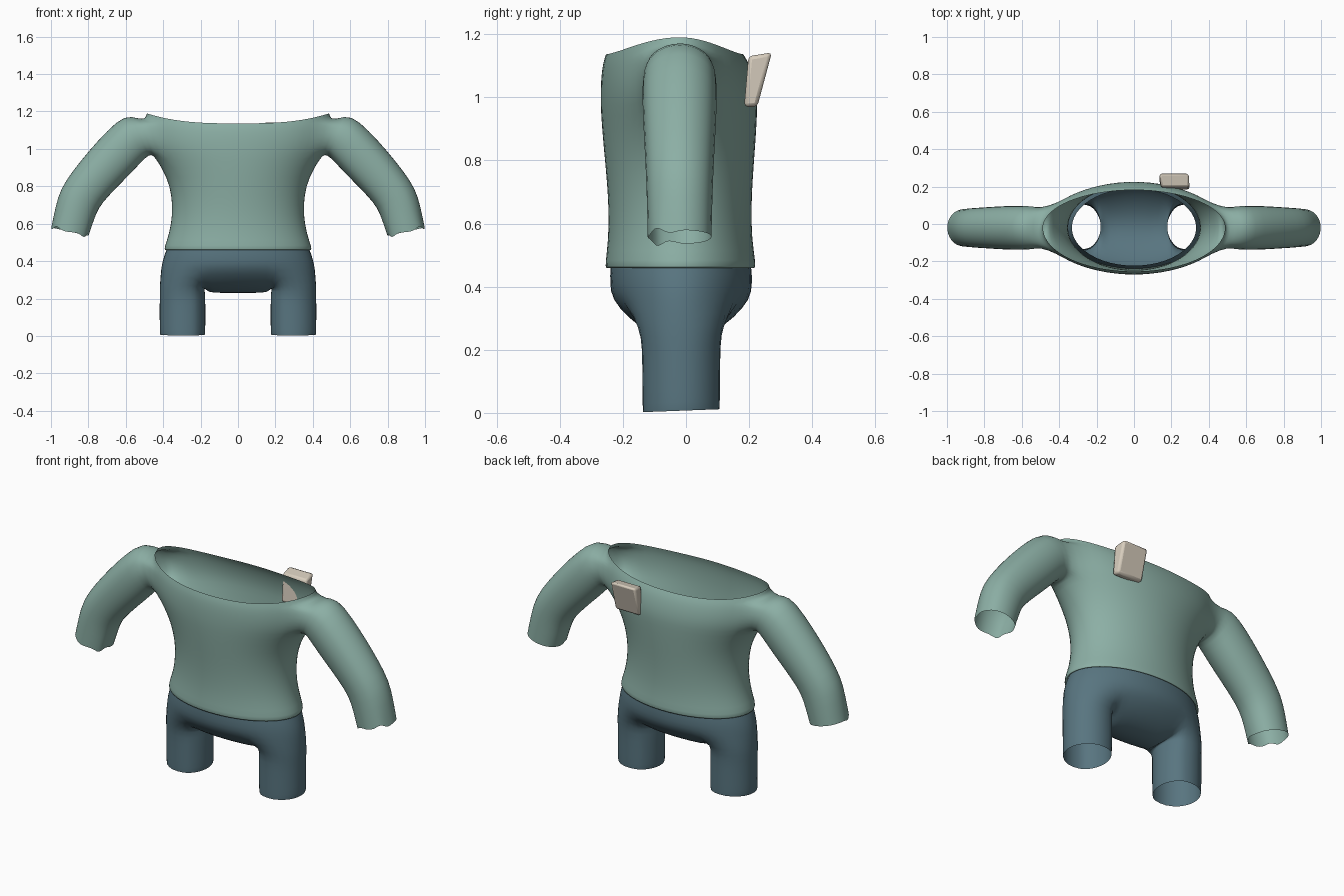
import bpy, bmesh, math
from mathutils import Vector

if "Cube" in bpy.data.objects:
    bpy.data.objects.remove(bpy.data.objects["Cube"])


def material(name, rgb):
    m = bpy.data.materials.new(name)
    m.diffuse_color = (*rgb, 1)
    m.use_nodes = True
    m.node_tree.nodes["Principled BSDF"].inputs["Base Color"].default_value = m.diffuse_color
    return m


TEAL = material("sage teal", (0.262, 0.429, 0.376))
BLUE = material("slate blue", (0.098, 0.178, 0.216))
CREAM = material("cream", (0.68, 0.61, 0.51))
YC = -0.02  # depth of the body's middle line


def finish(bm, name, mat, levels):
    bmesh.ops.recalc_face_normals(bm, faces=bm.faces)
    me = bpy.data.meshes.new(name)
    bm.to_mesh(me)
    bm.free()
    ob = bpy.data.objects.new(name, me)
    bpy.context.collection.objects.link(ob)
    me.materials.append(mat)
    me.shade_smooth()
    if levels:
        sub = ob.modifiers.new("smooth", 'SUBSURF')
        sub.levels = sub.render_levels = levels
    return ob


def oval(bm, n, z, half_x, front, back, lift=0.0):
    """Ring with separate front and back depth; lift raises its left and right ends."""
    ring = []
    for i in range(n):
        a = 2 * math.pi * i / n
        c, s = math.cos(a), math.sin(a)
        depth = (back - YC) if s > 0 else (YC - front)
        ring.append(bm.verts.new((half_x * c, YC + depth * s, z + lift * abs(c) ** 3)))
    return ring


def strip(bm, a, b, skip=()):
    n = len(a)
    for i in range(n):
        if i not in skip:
            j = (i + 1) % n
            bm.faces.new((a[i], a[j], b[j], b[i]))


def extend(bm, loop, angles, rings):
    """Carry an open loop on through rings given as functions of angle."""
    for f in rings:
        new = [bm.verts.new(f(a)) for a in angles]
        strip(bm, loop, new)
        loop = new


# Shirt body: z, half width, front, back, shoulder lift
N = 32
rows = [(0.47, 0.378, -0.24, 0.205, 0), (0.453, 0.395, -0.256, 0.221, 0),
        (0.475, 0.396, -0.257, 0.222, 0), (0.55, 0.368, -0.247, 0.21, 0),
        (0.65, 0.352, -0.246, 0.208, 0), (0.75, 0.356, -0.253, 0.213, 0),
        (0.85, 0.381, -0.263, 0.221, 0), (0.95, 0.442, -0.271, 0.227, 0),
        (1.00, 0.478, -0.272, 0.227, 0.005), (1.05, 0.497, -0.271, 0.219, 0.018),
        (1.09, 0.50, -0.267, 0.207, 0.035), (1.115, 0.498, -0.262, 0.196, 0.045),
        (1.136, 0.49, -0.255, 0.183, 0.055)]
bm = bmesh.new()
body = [oval(bm, N, *r) for r in rows]
LOW, HIGH, K = 7, 11, 3  # armhole rows and half width in columns
for r in range(len(body) - 1):
    holes = set()
    if LOW <= r < HIGH:
        holes = {(c + d) % N for c in (0, N // 2) for d in range(-K, K)}
    strip(bm, body[r], body[r + 1], holes)

# Sleeves: upper x, z, lower x, z, half depth, hem ripple
cuts = [(0.535, 1.163, 0.462, 0.972, 0.108, 0), (0.605, 1.185, 0.492, 0.955, 0.121, 0),
        (0.70, 1.10, 0.555, 0.885, 0.123, 0), (0.795, 0.995, 0.63, 0.81, 0.119, 0),
        (0.88, 0.89, 0.69, 0.748, 0.114, 0), (0.95, 0.79, 0.745, 0.685, 0.110, 0),
        (0.978, 0.69, 0.772, 0.61, 0.107, 0), (1.0, 0.58, 0.797, 0.535, 0.105, 0.016)]


def sleeve_ring(side, x1, z1, x2, z2, w, ripple):
    def f(a):
        s, c = math.sin(a), math.cos(a)
        x = (x1 + x2) / 2 + (x1 - x2) / 2 * s
        z = (z1 + z2) / 2 + (z1 - z2) / 2 * s
        if c < 0:
            z += ripple * math.sin(6 * a)
        return (side * x, YC + w * c, z)
    return f


for side, c in ((1, 0), (-1, N // 2)):
    cols = [(c + d) % N for d in range(-K, K + 1)]
    loop = [body[LOW][i] for i in cols]
    loop += [body[r][cols[-1]] for r in range(LOW + 1, HIGH)]
    loop += [body[HIGH][i] for i in reversed(cols)]
    loop += [body[r][cols[0]] for r in range(HIGH - 1, LOW, -1)]
    angles = [math.atan2((v.co.z - 1.055) / 0.1, (v.co.y - YC) / 0.13) for v in loop]
    extend(bm, loop, angles, [sleeve_ring(side, *q) for q in cuts])
finish(bm, "shirt", TEAL, 1)

# Trousers: waist rings down to the hip ring
n = 24
bm = bmesh.new()
hips = [oval(bm, n, *r) for r in
        [(0.64, 0.336, -0.225, 0.19), (0.55, 0.35, -0.23, 0.195),
         (0.46, 0.388, -0.243, 0.211), (0.41, 0.405, -0.243, 0.212),
         (0.36, 0.416, -0.238, 0.207)]]
for a, b in zip(hips, hips[1:]):
    strip(bm, a, b)
hip = hips[-1]

# Crotch saddle from the front of the hip ring to the back
front = [hip[i] for i in range(20, 15, -1)]
back = [hip[i] for i in range(4, 9)]
saddle = [front]
M = 8
for k in range(1, M):
    t = k / M
    sag = math.sin(math.pi * t)
    row = []
    for f, b in zip(front, back):
        p = f.co.lerp(b.co, t)
        row.append(bm.verts.new((p.x * (1 - 0.2 * sag), p.y, 0.36 - 0.132 * sag ** 0.8)))
    saddle.append(row)
saddle.append(back)
for a, b in zip(saddle, saddle[1:]):
    for i in range(4):
        bm.faces.new((a[i], a[i + 1], b[i + 1], b[i]))


# Legs continue the openings on either side of the saddle
def leg_ring(side, z, x1, x2, w):
    return lambda a: (side * ((x1 + x2) / 2 + (x2 - x1) / 2 * math.cos(a)),
                      -0.015 + w * math.sin(a), z + 0.005 * math.sin(a))


legs = [(0.27, 0.180, 0.419, 0.142), (0.215, 0.173, 0.42, 0.134), (0.12, 0.173, 0.42, 0.133),
        (0.02, 0.173, 0.42, 0.132), (0.007, 0.176, 0.417, 0.131)]
for side, col, ids in ((1, 0, range(-4, 5)), (-1, 4, range(16, 7, -1))):
    loop = [hip[i % n] for i in ids]
    loop += [saddle[k][col] for k in range(M - 1, 0, -1)]
    angles = [math.atan2((v.co.y + 0.015) / 0.2, (side * v.co.x - 0.27) / 0.13) for v in loop]
    extend(bm, loop, angles, [leg_ring(side, *q) for q in legs])
finish(bm, "trousers", BLUE, 1)

# Wedge-shaped clip on the upper back, thicker at the top
bm = bmesh.new()
bmesh.ops.create_cube(bm, size=1)
for v in bm.verts:
    top, rear, right = v.co.z > 0, v.co.y > 0, v.co.x > 0
    x = (0.297 if right else 0.145) if not rear else (0.292 if right else 0.135)
    y = (0.272 if top else 0.226) if rear else (0.198 if top else 0.184)
    z = (1.142 if rear else 1.13) if top else 0.97
    v.co = Vector((x, y, z))
clip = finish(bm, "back_clip", CREAM, 0)
bev = clip.modifiers.new("rounded edges", 'BEVEL')
bev.width, bev.segments = 0.012, 2
bpy.context.view_layer.objects.active = clip
clip.select_set(True)
bpy.ops.object.shade_smooth_by_angle(angle=math.radians(35))
